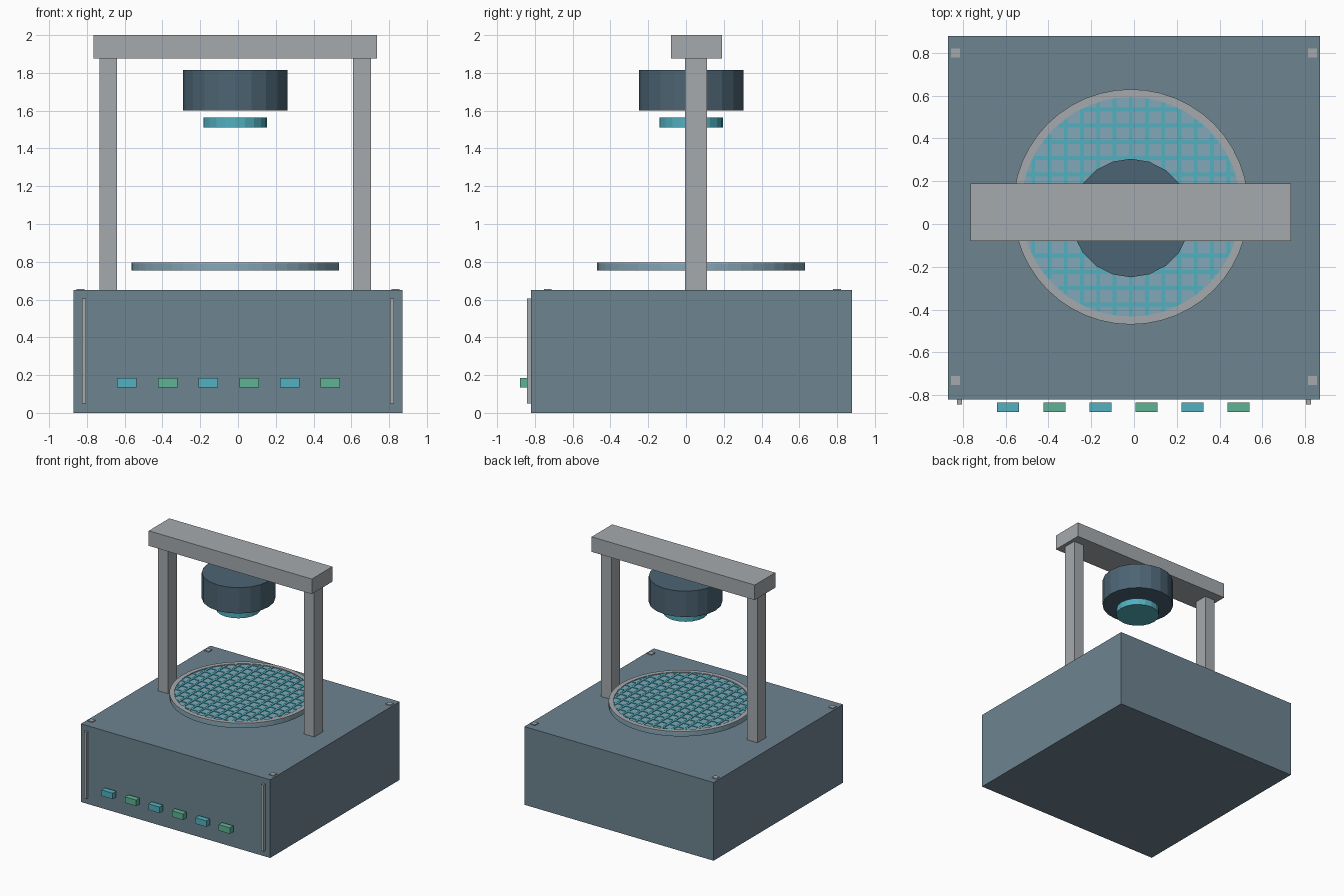
import bpy, bmesh, math

cube = bpy.data.objects.get("Cube")
if cube:
    bpy.data.objects.remove(cube, do_unlink=True)


def material(name, *rgb):
    lin = [((c / 255 + 0.055) / 1.055) ** 2.4 for c in rgb] + [1.0]
    m = bpy.data.materials.new(name)
    m.use_nodes = True
    m.diffuse_color = lin
    m.node_tree.nodes["Principled BSDF"].inputs["Base Color"].default_value = lin
    return m


slate = material("slate blue", 109, 131, 144)
grey = material("light grey", 166, 170, 174)
dark = material("dark slate", 76, 100, 115)
teal = material("teal", 82, 176, 191)
green = material("green", 95, 178, 147)
glass = material("pale blue", 131, 167, 184)


def finish(name, bm, mat):
    bmesh.ops.recalc_face_normals(bm, faces=bm.faces)
    mesh = bpy.data.meshes.new(name)
    bm.to_mesh(mesh)
    bm.free()
    mesh.materials.append(mat)
    obj = bpy.data.objects.new(name, mesh)
    bpy.context.collection.objects.link(obj)
    return obj


def add_box(bm, x, y, z):
    """Box from three (low, high) ranges."""
    verts = bmesh.ops.create_cube(bm, size=1)["verts"]
    for v in verts:
        v.co = [r[0] if c < 0 else r[1] for c, r in zip(v.co, (x, y, z))]


def box(name, mat, x, y, z):
    bm = bmesh.new()
    add_box(bm, x, y, z)
    return finish(name, bm, mat)


def around(c, width):
    return (c - width / 2, c + width / 2)


def lathe(name, mat, centre, profile, sides):
    """Spin a closed (radius, height) profile; points on the axis are welded."""
    bm = bmesh.new()
    vs = [bm.verts.new((r, 0, z)) for r, z in profile]
    edges = [bm.edges.new((a, b)) for a, b in zip(vs, vs[1:] + vs[:1])
             if a.co.x > 0 or b.co.x > 0]
    bmesh.ops.spin(bm, geom=vs + edges, cent=(0, 0, 0), axis=(0, 0, 1),
                   angle=math.tau, steps=sides)
    bmesh.ops.remove_doubles(bm, verts=bm.verts, dist=1e-4)
    obj = finish(name, bm, mat)
    obj.location = (*centre, 0)
    return obj


def cylinder(name, mat, centre, r, low, high, sides):
    return lathe(name, mat, centre, [(0, low), (r, low), (r, high), (0, high)], sides)


# Base housing
box("base", slate, (-0.87, 0.87), (-0.82, 0.88), (0, 0.65))

# Gantry
MID = -0.015
for side, s in (("right", -1), ("left", 1)):
    box(side + "_post", grey, around(MID + s * 0.672, 0.095), (-0.005, 0.11), (0.65, 1.875))
    box(side + "_front_strip", grey, around(s * 0.815, 0.023), (-0.843, -0.82), (0.05, 0.605))
    for end, y in (("front", -0.732), ("back", 0.8)):
        box(f"{side}_{end}_screw", grey, around(s * 0.834, 0.042), around(y, 0.042), (0.645, 0.657))
box("crossbeam", grey, (-0.765, 0.735), (-0.08, 0.19), (1.875, 2.0))

# Projector head and lens
cylinder("head", dark, (MID, 0.028), 0.277, 1.6, 1.815, 20)
cylinder("lens", teal, (MID, 0.027), 0.168, 1.51, 1.565, 20)

# Floating platform with rim and wire grid
HUB = (MID, 0.08)
cylinder("platform", glass, HUB, 0.55, 0.755, 0.789, 48)
lathe("platform_rim", grey, HUB,
      [(0.513, 0.785), (0.55, 0.785), (0.55, 0.796), (0.513, 0.796)], 48)

STEP, WIRE, INNER = 0.076, 0.018, 0.515
bm = bmesh.new()
for i in range(-6, 7):
    d = i * STEP
    half = math.sqrt(INNER ** 2 - (abs(d) + WIRE / 2) ** 2)
    add_box(bm, around(d, WIRE), (-half, half), (0.787, 0.794))
    add_box(bm, (-half, half), around(d, WIRE), (0.787, 0.7935))
grid = finish("platform_grid", bm, teal)
grid.location = (*HUB, 0)

# Row of front buttons
for i in range(6):
    box(f"button_{i + 1}", green if i % 2 else teal,
        around(-0.588 + i * 0.2155, 0.103), (-0.88, -0.834), (0.135, 0.185))
